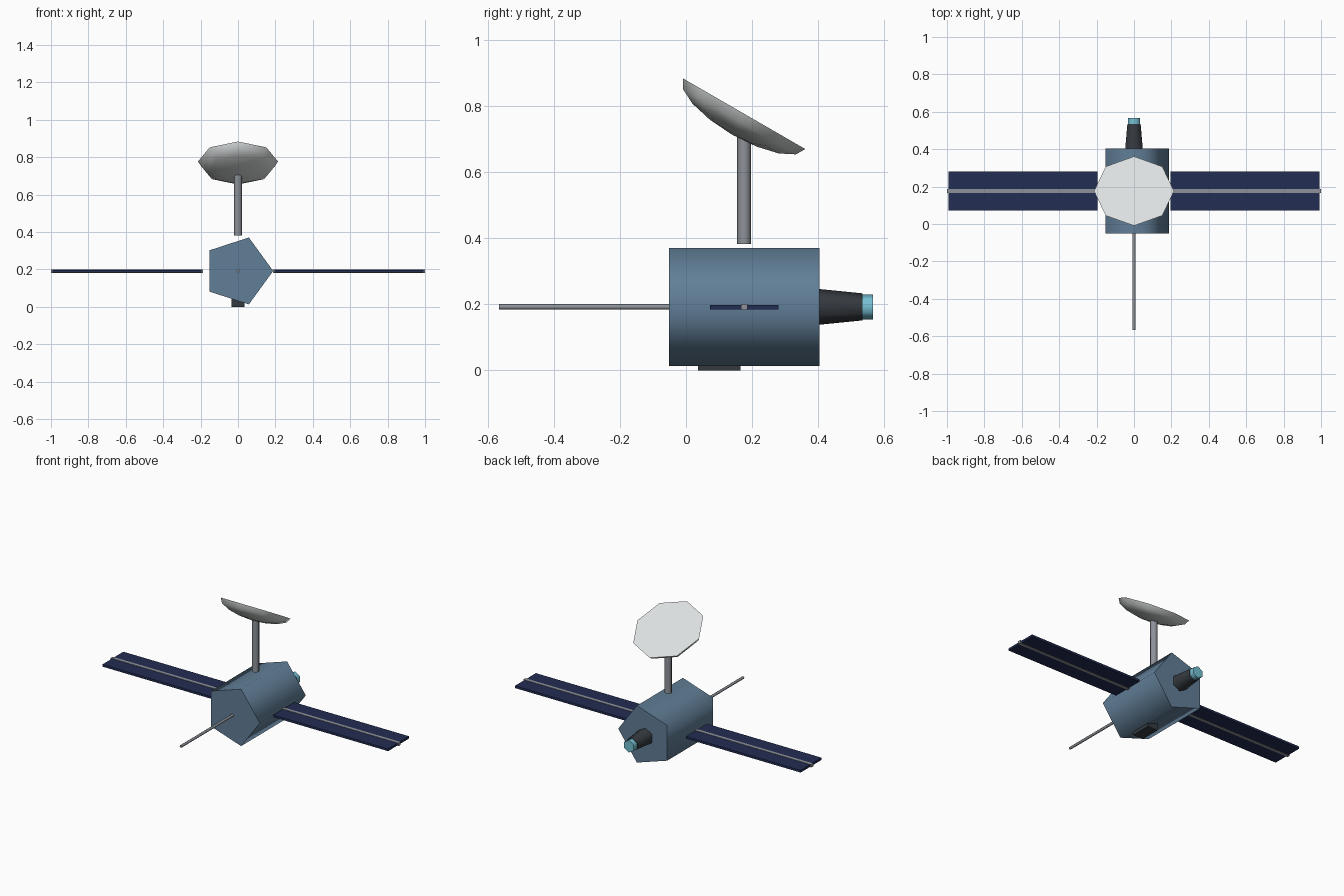
import bpy, bmesh, math
from mathutils import Matrix, Vector

cube = bpy.data.objects.get("Cube")
if cube:
    bpy.data.objects.remove(cube, do_unlink=True)


def material(name, rgb):
    m = bpy.data.materials.new(name)
    m.use_nodes = True
    m.diffuse_color = (*rgb, 1)
    m.node_tree.nodes["Principled BSDF"].inputs["Base Color"].default_value = (*rgb, 1)
    return m


HULL = material("hull blue", (0.12, 0.21, 0.31))
WHITE = material("dish white", (0.72, 0.75, 0.75))
NAVY = material("panel navy", (0.016, 0.026, 0.085))
METAL = material("grey metal", (0.27, 0.29, 0.32))
DARK = material("dark grey", (0.035, 0.042, 0.05))
GLASS = material("lens cyan", (0.18, 0.53, 0.66))

MID_Y = 0.176
AXIS_Z = 0.192


def finish(name, bm, mat):
    bmesh.ops.recalc_face_normals(bm, faces=bm.faces)
    me = bpy.data.meshes.new(name)
    bm.to_mesh(me)
    bm.free()
    me.materials.append(mat)
    ob = bpy.data.objects.new(name, me)
    bpy.context.collection.objects.link(ob)
    return ob


def box(name, lo, hi, mat):
    lo, hi = Vector(lo), Vector(hi)
    bm = bmesh.new()
    bmesh.ops.create_cube(bm, size=1, matrix=Matrix.Translation((lo + hi) / 2)
                          @ Matrix.Diagonal((*(hi - lo), 1)))
    return finish(name, bm, mat)


def lathe(name, profile, sides, matrix, mat, start=0):
    """Rings of (radius, height) with flat end caps and smooth sides."""
    bm = bmesh.new()
    rings = []
    for r, h in profile:
        angles = [start + math.tau * i / sides for i in range(sides)]
        rings.append([bm.verts.new((r * math.cos(a), r * math.sin(a), h)) for a in angles])
    for a, b in zip(rings, rings[1:]):
        for i in range(sides):
            j = (i + 1) % sides
            bm.faces.new((a[i], a[j], b[j], b[i])).smooth = True
    for ring in (rings[0], rings[-1]):
        bm.faces.new(ring)
        for v, w in zip(ring, ring[1:] + ring[:1]):
            bm.edges.get((v, w)).smooth = False
    bm.transform(matrix)
    return finish(name, bm, mat)


# Local z runs along +y
along_y = Matrix.Translation((0, 0, AXIS_Z)) @ Matrix.Rotation(-math.pi / 2, 4, 'X')

# Hull, rear thruster and front antenna
lathe("hull", [(0.188, -0.052), (0.188, 0.404)], 5, along_y, HULL)
lathe("thruster", [(0.054, 0.404), (0.041, 0.534)], 6, along_y, DARK, math.pi / 2)
lathe("thruster_lens", [(0.038, 0.534), (0.038, 0.566)], 6, along_y, GLASS, math.pi / 2)
lathe("antenna", [(0.008, -0.567), (0.008, -0.052)], 8, along_y, METAL)

# Instrument under the hull
box("belly_sensor", (-0.036, 0.036, 0), (0.036, 0.165, 0.06), DARK)

# Solar wings with a central spar
for side, s in (("left", 1), ("right", -1)):
    x0, x1 = sorted((s * 0.195, s * 0.992))
    box(side + "_solar_panel", (x0, MID_Y - 0.104, 0.184), (x1, MID_Y + 0.104, 0.198), NAVY)
    x0, x1 = sorted((s * 0.187, s))
    box(side + "_panel_spar", (x0, MID_Y - 0.01, 0.182), (x1, MID_Y + 0.01, 0.2), METAL)

# Mast and tilted dish
lathe("dish_mast", [(0.021, 0.382), (0.021, 0.708)], 8,
      Matrix.Translation((0, MID_Y, 0)), METAL)
tilt = Matrix.Translation((0, MID_Y, 0.777)) @ Matrix.Rotation(math.radians(-30), 4, 'X')
bowl = [(0.214 * math.cos(t), -0.073 * math.sin(t))
        for t in (math.radians(d) for d in (89, 67.5, 45, 22.5, 0))]
lathe("dish", bowl, 8, tilt, WHITE)
